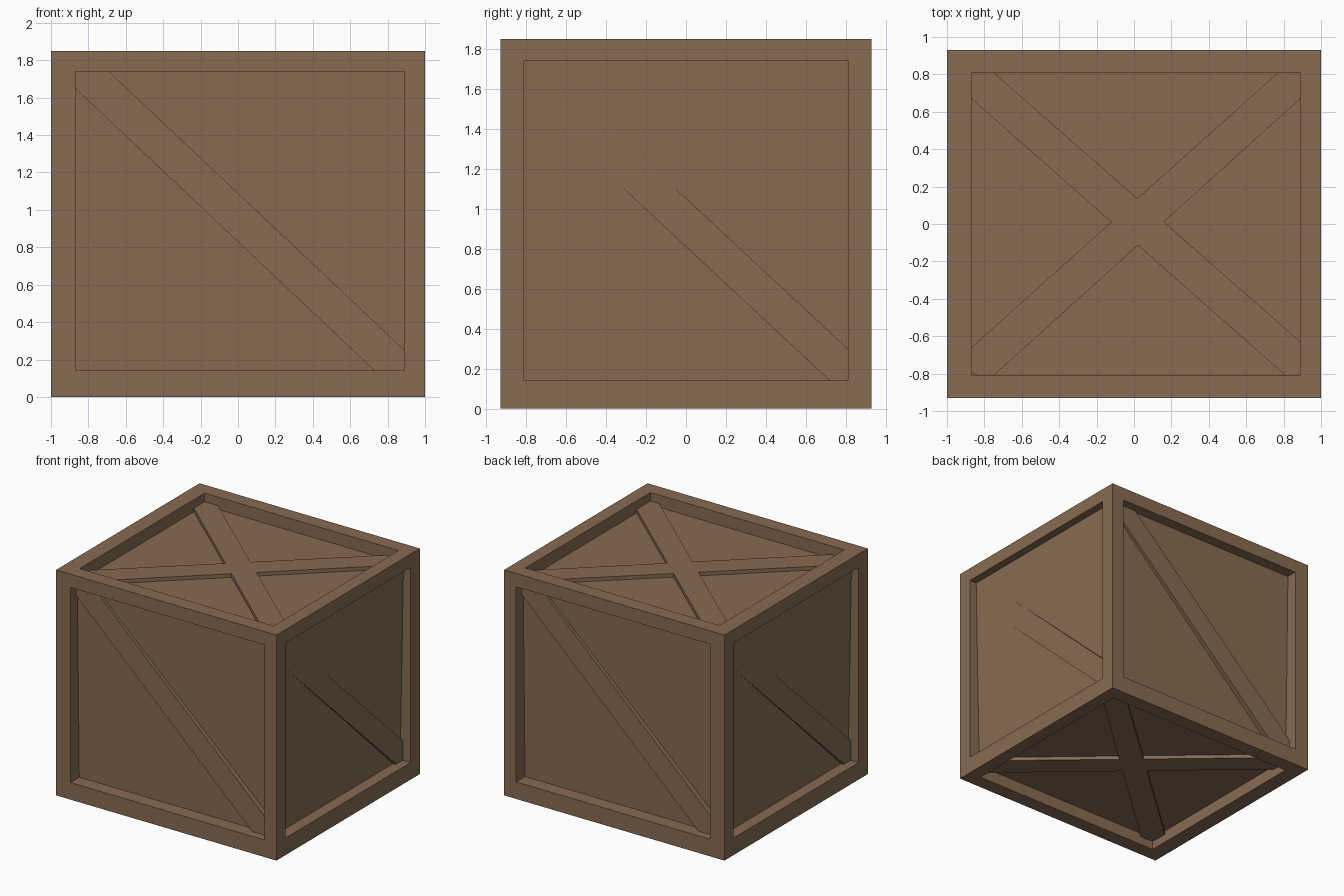
import bpy, bmesh
from mathutils import Vector

if "Cube" in bpy.data.objects:
    bpy.data.objects.remove(bpy.data.objects["Cube"])

wood = bpy.data.materials.new("brown_wood")
wood.diffuse_color = (0.242, 0.147, 0.084, 1)
wood.use_nodes = True
wood.node_tree.nodes["Principled BSDF"].inputs["Base Color"].default_value = wood.diffuse_color

LO, HI = (-1, -0.93, 0), (1, 0.93, 1.85)                  # outer size
OPEN_LO, OPEN_HI = (-0.87, -0.81, 0.14), (0.89, 0.81, 1.74)  # frame openings


def finish(name, bm):
    bmesh.ops.recalc_face_normals(bm, faces=bm.faces)
    mesh = bpy.data.meshes.new(name)
    bm.to_mesh(mesh)
    bm.free()
    mesh.materials.append(wood)
    ob = bpy.data.objects.new(name, mesh)
    bpy.context.collection.objects.link(ob)
    return ob


def panel_depth(axis, z):
    """Recess of a panel; the wall panels lean in slightly at the bottom."""
    drop = (OPEN_HI[2] - z) / (OPEN_HI[2] - OPEN_LO[2])
    return (0.065 + 0.03 * drop, 0.09 + 0.025 * drop, 0.10)[axis]


# Crate body: framed box with a recessed panel on every side
bm = bmesh.new()
bmesh.ops.create_cube(bm, size=2)
for v in bm.verts:
    v.co = Vector([HI[i] if v.co[i] > 0 else LO[i] for i in range(3)])
bm.normal_update()
for face in list(bm.faces):
    axis = max(range(3), key=lambda i: abs(face.normal[i]))
    sign = 1 if face.normal[axis] > 0 else -1
    others = [i for i in range(3) if i != axis]
    bmesh.ops.inset_individual(bm, faces=[face], thickness=0.1)
    mid = face.calc_center_median()
    for v in face.verts:                      # rim of the opening
        for i in others:
            v.co[i] = OPEN_HI[i] if v.co[i] > mid[i] else OPEN_LO[i]
    bmesh.ops.inset_individual(bm, faces=[face], thickness=0.01)
    mid = face.calc_center_median()
    for v in face.verts:                      # recessed panel
        for i in others:
            v.co[i] = OPEN_HI[i] if v.co[i] > mid[i] else OPEN_LO[i]
        v.co[axis] -= sign * panel_depth(axis, v.co[2])
finish("crate_body", bm)


def brace(name, outline, place, front=0.07, back=0.14):
    """Flat plank: outline (u, v) between two depths behind the frame face."""
    bm = bmesh.new()
    a, b = [[bm.verts.new(place(u, v, d)) for u, v in outline] for d in (front, back)]
    bm.faces.new(a)
    bm.faces.new(b[::-1])
    n = len(outline)
    for i in range(n):
        j = (i + 1) % n
        bm.faces.new((a[i], b[i], b[j], a[j]))
    finish(name, bm)


# Single diagonal braces on the four walls
wide = [(-0.87, 1.65), (0.73, 0.14), (0.89, 0.14), (0.89, 0.25), (-0.69, 1.74), (-0.87, 1.74)]
side = [(-0.81, 1.565), (0.72, 0.14), (0.81, 0.14), (0.81, 0.3), (-0.695, 1.7), (-0.81, 1.7)]
brace("front_brace", wide, lambda u, v, d: (u, -0.93 + d, v))
brace("back_brace", wide, lambda u, v, d: (0.02 - u, 0.93 - d, v))
brace("right_brace", side, lambda u, v, d: (1 - d, u, v), 0.0695)
brace("left_brace", side, lambda u, v, d: (-1 + d, -u, v), 0.0695)

# Crossed braces on the lid and the base
falling = [(-0.87, 0.67), (0.81, -0.81), (0.89, -0.81), (0.89, -0.63), (-0.75, 0.81), (-0.87, 0.81)]
rising = [(-0.87, -0.66), (0.77, 0.81), (0.89, 0.81), (0.89, 0.67), (-0.75, -0.81),
          (-0.84, -0.81), (-0.87, -0.79)]
for label, place in (("top", lambda u, v, d: (u, v, 1.85 - d)),
                     ("bottom", lambda u, v, d: (u, v, d))):
    brace(label + "_brace_falling", falling, place)
    brace(label + "_brace_rising", rising, place)
